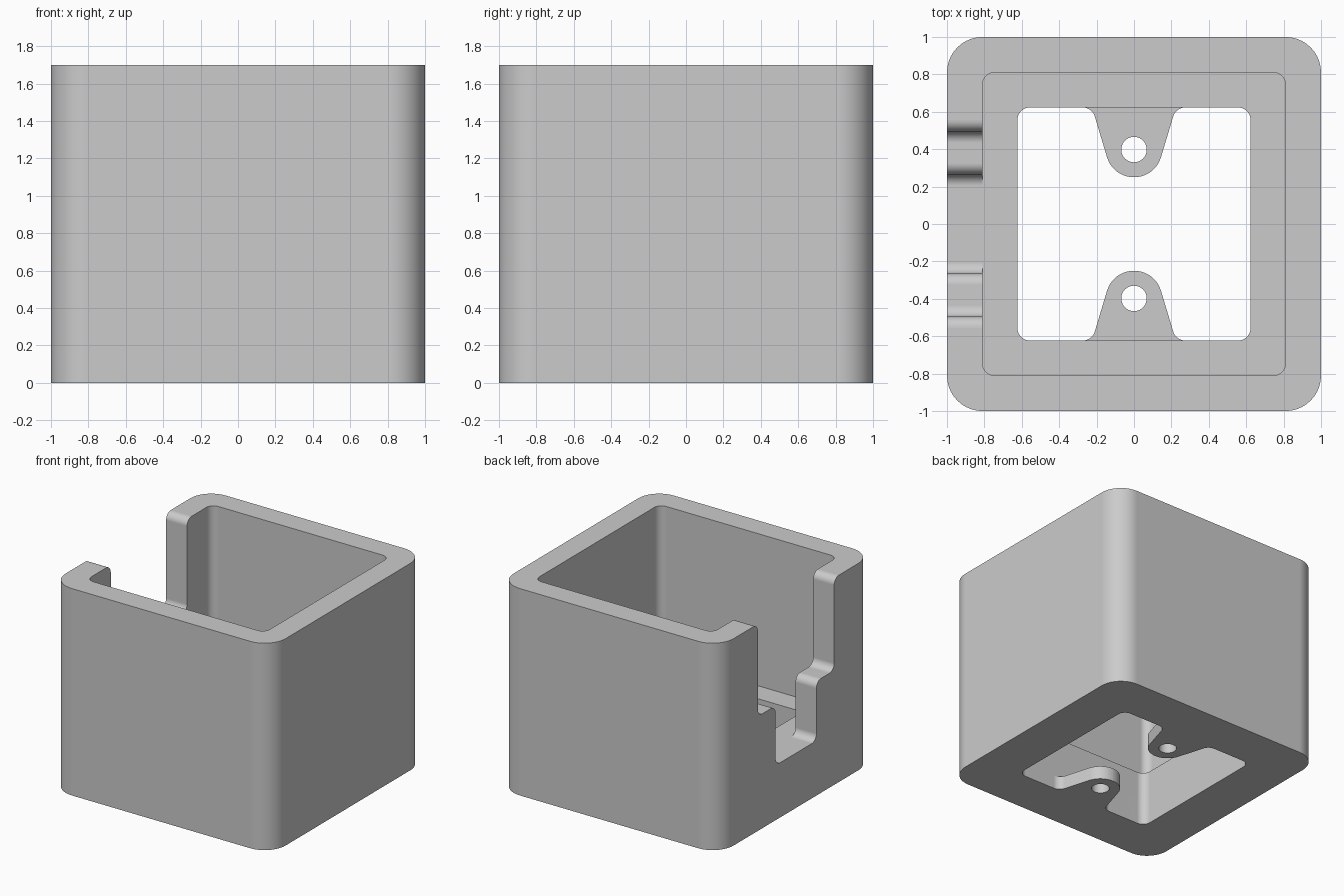
import bpy, bmesh
from math import pi
from mathutils import Vector, Matrix

cube = bpy.data.objects.get("Cube")
if cube:
    bpy.data.objects.remove(cube, do_unlink=True)

FLOOR, HEIGHT, TAB = 0.45, 1.7, 0.11

grey = bpy.data.materials.new("plain grey")
grey.use_nodes = True
colour = (0.6, 0.6, 0.6, 1)
grey.diffuse_color = colour
grey.node_tree.nodes["Principled BSDF"].inputs["Base Color"].default_value = colour


def rounded(corners, segs=10):
    """Outline from (x, y, radius) corners, each replaced by an arc."""
    out = []
    for i, (x, y, r) in enumerate(corners):
        p = Vector((x, y))
        if r == 0:
            out.append(p)
            continue
        a = (Vector(corners[i - 1][:2]) - p).normalized()
        b = (Vector(corners[(i + 1) % len(corners)][:2]) - p).normalized()
        half = a.angle(b) / 2
        turn = pi - 2 * half
        from math import tan, sin
        centre = p + (a + b).normalized() * (r / sin(half))
        start = p + a * (r / tan(half)) - centre
        sign = 1 if a.cross(b) < 0 else -1
        for k in range(segs + 1):
            out.append(centre + Matrix.Rotation(sign * turn * k / segs, 2) @ start)
    return out


def square(h, r):
    return rounded([(-h, -h, r), (h, -h, r), (h, h, r), (-h, h, r)])


def prism(name, outline, low, high, along_x=False):
    """Extrude an outline along z, or a (y, z) outline along x."""
    bm = bmesh.new()
    place = (lambda p, h: (h, p.x, p.y)) if along_x else (lambda p, h: (p.x, p.y, h))
    face = bm.faces.new([bm.verts.new(place(p, low)) for p in outline])
    new = bmesh.ops.extrude_face_region(bm, geom=[face])["geom"]
    shift = Vector(place(Vector((0, 0)), high - low))
    bmesh.ops.translate(bm, vec=shift, verts=[v for v in new if isinstance(v, bmesh.types.BMVert)])
    bmesh.ops.recalc_face_normals(bm, faces=bm.faces)
    mesh = bpy.data.meshes.new(name)
    bm.to_mesh(mesh)
    bm.free()
    mesh.materials.append(grey)
    ob = bpy.data.objects.new(name, mesh)
    bpy.context.collection.objects.link(ob)
    return ob


def cut(target, cutter):
    cutter.hide_render = True
    mod = target.modifiers.new("cut", "BOOLEAN")
    mod.operation, mod.solver, mod.object = "DIFFERENCE", "EXACT", cutter
    bpy.context.view_layer.objects.active = target
    bpy.ops.object.modifier_apply(modifier=mod.name)
    bpy.data.objects.remove(cutter, do_unlink=True)


# Rounded box with a deep cavity
box = prism("open_box", square(1, 0.19), 0, HEIGHT)
cut(box, prism("cavity", square(0.81, 0.065), FLOOR, 2))

# Stepped slot down one side, flush with the cavity floor
f = 0.06
side = [(0.265, FLOOR, f), (0.265, 0.94, f), (0.495, 0.94, f),
        (0.495, HEIGHT, f), (0.556, HEIGHT, 0), (0.556, 2, 0)]
slot = rounded(side + [(-y, z, r) for y, z, r in reversed(side)])
cut(box, prism("slot", slot, -1.2, -0.7, True))

# Floor opening: a plain square above, two thin tapered tabs below
h, r = 0.623, 0.067
cut(box, prism("opening", square(h, r), TAB, 0.7))
tab = [(-0.224, -h, r), (-0.112, -0.25, 0.149), (0.112, -0.25, 0.149), (0.224, -h, r)]
edge = [(-h, -h, r)] + tab + [(h, -h, r)]
cut(box, prism("tabbed_opening", rounded(edge + [(-x, -y, q) for x, y, q in edge]), -0.2, 0.3))

# Screw hole in each tab
for y in (-0.398, 0.398):
    ring = [Vector((0, y)) + Matrix.Rotation(2 * pi * k / 40, 2) @ Vector((0.068, 0)) for k in range(40)]
    cut(box, prism("screw_hole", ring, -0.2, 0.3))

# Smooth the rounded edges, keep the flats flat
bpy.ops.object.select_all(action="DESELECT")
box.select_set(True)
bpy.context.view_layer.objects.active = box
bpy.ops.object.shade_smooth_by_angle(angle=pi / 6)
weighted = box.modifiers.new("even_shading", "WEIGHTED_NORMAL")
weighted.keep_sharp = True
